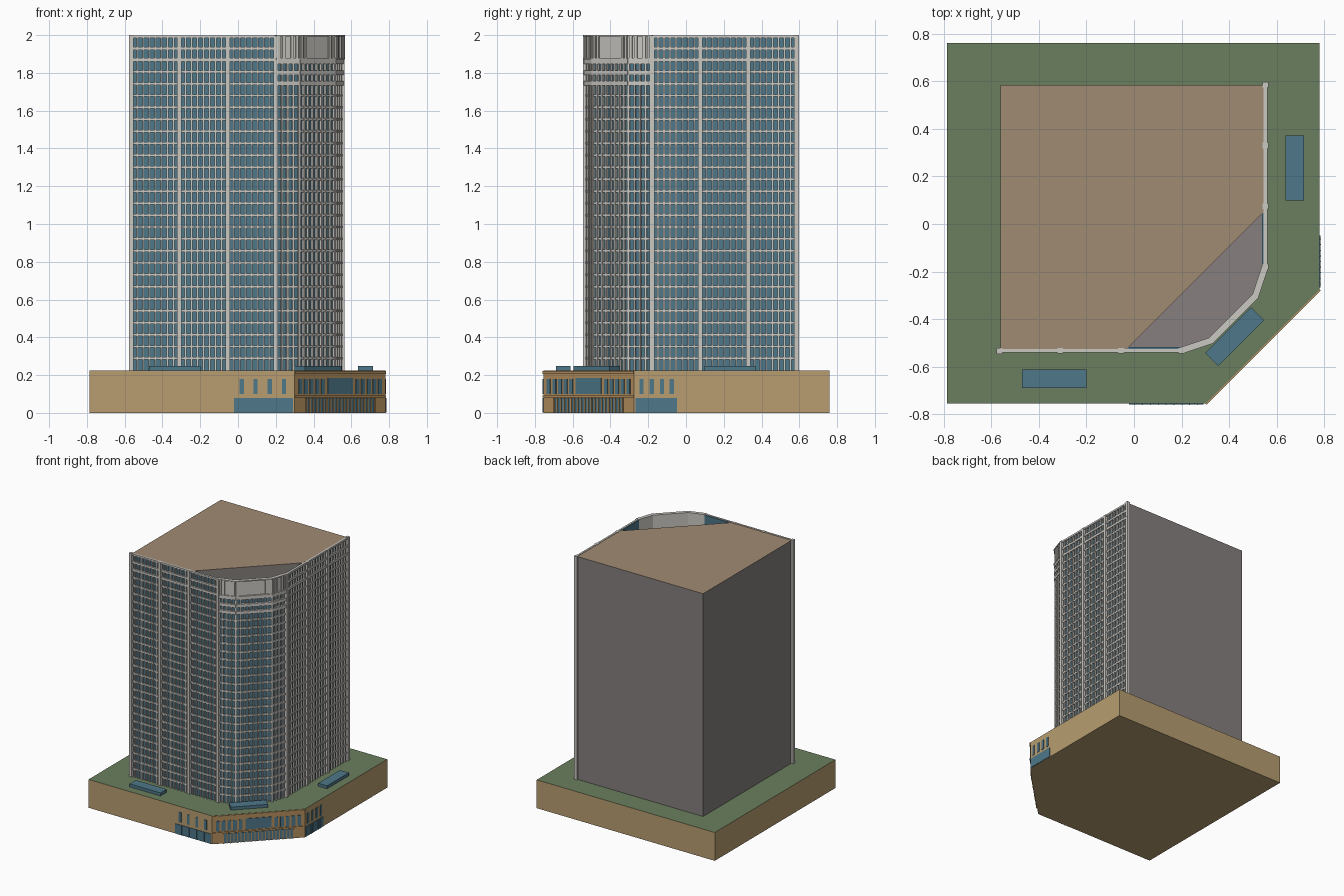
import bpy, bmesh, math
from mathutils import Matrix, Vector

cube = bpy.data.objects.get("Cube")
if cube:
    bpy.data.objects.remove(cube, do_unlink=True)


def material(name, rgb):
    col = [(c / 255 / 12.92 if c < 11 else ((c / 255 + 0.055) / 1.055) ** 2.4) for c in rgb] + [1]
    m = bpy.data.materials.new(name)
    m.use_nodes = True
    m.diffuse_color = col
    m.node_tree.nodes["Principled BSDF"].inputs["Base Color"].default_value = col
    return m


TAN = material("tan stone", (184, 158, 113))
OCHRE = material("ochre stone", (180, 143, 93))
GREEN = material("roof garden green", (107, 127, 95))
BROWN = material("roof brown", (160, 139, 114))
GREY = material("wall grey", (134, 128, 126))
GLASS = material("blue glass", (78, 119, 137))
LIGHT = material("light frame", (202, 200, 194))


def finish(name, bm, mats):
    me = bpy.data.meshes.new(name)
    bmesh.ops.recalc_face_normals(bm, faces=bm.faces)
    bm.to_mesh(me)
    bm.free()
    for m in mats:
        me.materials.append(m)
    ob = bpy.data.objects.new(name, me)
    bpy.context.collection.objects.link(ob)
    return ob


def prism(name, pts, z0, z1, mats, rule):
    """Extrude an outline; rule(normal) picks the material of each face."""
    bm = bmesh.new()
    base = bm.faces.new([bm.verts.new((x, y, z0)) for x, y in pts])
    top = bmesh.ops.extrude_face_region(bm, geom=[base])["geom"]
    bmesh.ops.translate(bm, vec=(0, 0, z1 - z0),
                        verts=[v for v in top if isinstance(v, bmesh.types.BMVert)])
    bmesh.ops.recalc_face_normals(bm, faces=bm.faces)
    bm.normal_update()
    for f in bm.faces:
        f.material_index = rule(f.normal)
    return finish(name, bm, mats)


class Wall:
    """Places boxes along a wall: u along it, d outward from it, z up."""

    def __init__(self, p0, p1):
        a, b = Vector((*p0, 0)), Vector((*p1, 0))
        self.length = (b - a).length
        t = (b - a).normalized()
        n = Vector((t.y, -t.x, 0))
        self.frame = Matrix.Translation(a) @ Matrix((t, n, (0, 0, 1))).transposed().to_4x4()

    def boxes(self, name, items, mat):
        bm = bmesh.new()
        for u0, u1, d0, d1, z0, z1 in items:
            m = Matrix.Translation(((u0 + u1) / 2, (d0 + d1) / 2, (z0 + z1) / 2))
            m = self.frame @ m @ Matrix.Diagonal((u1 - u0, d1 - d0, z1 - z0, 1))
            bmesh.ops.create_cube(bm, size=1, matrix=m)
        return finish(name, bm, [mat])


def mirrored(p):
    """Reflect a point across the building's diagonal."""
    return (0.02 - p[1], 0.02 - p[0])


# Podium with a chamfered corner and a green terrace
POD, BASE_TOP, CROWN = 0.225, 0.225, 1.87
prism("podium", [(-0.785, -0.755), (0.30, -0.755), (0.78, -0.275), (0.78, 0.76), (-0.785, 0.76)],
      0, POD, [TAN, GREEN, OCHRE],
      lambda n: 1 if n.z > 0.5 else 2 if n.x > 0.5 and n.y < -0.5 else 0)

# Tower body: main block, lower corner block and its terrace
left_cut, right_cut = (-0.03, -0.525), (0.545, 0.05)
corner = [(0.20, -0.525), (0.32, -0.485)]
corner += [mirrored(p) for p in reversed(corner)]


def tower_rule(n):
    if n.z > 0.5:
        return 1
    outward = n.y < -0.9 or n.x > 0.9
    return 2 if outward else 0


prism("tower_block", [(-0.56, -0.525), left_cut, right_cut, (0.545, 0.585), (-0.56, 0.585)],
      POD, 1.995, [GREY, BROWN, GLASS], tower_rule)
prism("tower_corner", [left_cut] + corner + [right_cut], POD, CROWN + 0.01, [GREY, GLASS],
      lambda n: 1 if abs(n.z) < 0.5 and n.y - n.x < 0 else 0)

# Floor grid shared by all facades
FLOORS = 26
STEP = (CROWN - POD) / FLOORS
levels = [POD + STEP * (i + 1) for i in range(FLOORS - 1)]

# Two flat facades: piers, mullions and floor rails
BAYS, PANES = 3, 8
faces = {"front": Wall((-0.565, -0.525), corner[0]),
         "left": Wall(corner[-1], mirrored((-0.565, -0.525)))}
for side, w in faces.items():
    bay = w.length / BAYS
    w.boxes(side + "_piers", [(i * bay - 0.012, i * bay + 0.012, -0.004, 0.02, POD, 1.998)
                              for i in range(BAYS + 1)], LIGHT)
    w.boxes(side + "_mullions",
            [(u - 0.0045, u + 0.0045, 0, 0.013, POD, 1.99)
             for u in (k * bay / PANES for k in range(BAYS * PANES)) if u > 0.001], LIGHT)
    w.boxes(side + "_rails", [(0, w.length, 0, 0.011, z - 0.0065, z + 0.0065) for z in levels], LIGHT)
    w.boxes(side + "_top_bands", [(0, w.length, 0, 0.015, z - h, z + h)
                                  for z, h in ((CROWN, 0.009), (1.93, 0.008), (1.991, 0.007))], LIGHT)
    # Parapet glass and coping continue past the cut in the roof
    u0, u1 = (w.length - 0.23, w.length) if side == "front" else (0, 0.23)
    w.boxes(side + "_parapet_glass", [(u0, u1, -0.008, 0, CROWN, 1.995)], GLASS)
    # End pilaster, wider at the crown
    e = 0 if side == "front" else w.length
    w.boxes(side + "_crown_end", [(e - 0.012, e + 0.012, -0.004, 0.021, CROWN, 2.0)], LIGHT)

# Faceted corner: dense mullions, deeper rails and a solid crown
for name, a, b, panes in (("front_facet", corner[0], corner[1], 4),
                          ("middle_facet", corner[1], corner[2], 8),
                          ("left_facet", corner[2], corner[3], 4)):
    w = Wall(a, b)
    L = w.length
    w.boxes(name + "_mullions", [(i * L / panes - 0.005, i * L / panes + 0.005, 0, 0.014, POD, CROWN)
                                 for i in range(panes + 1)], LIGHT)
    w.boxes(name + "_rails", [(-0.002, L + 0.002, 0, 0.011, z - 0.0065, z + 0.0065)
                              for z in levels], LIGHT)
    w.boxes(name + "_bands", [(-0.003, L + 0.003, 0, 0.017, z - 0.012, z + 0.012)
                              for z in (1.745, 1.80, 1.86)], LIGHT)
    w.boxes(name + "_crown", [(-0.001, L + 0.001, -0.008, 0.008, CROWN, 1.996)], LIGHT)
    w.boxes(name + "_crown_trim",
            [(-0.004, L + 0.004, -0.008, 0.02, z, z + 0.008) for z in (CROWN, 1.992)]
            + [(u - 0.008, u + 0.008, 0, 0.016, CROWN, 1.995)
               for u in (0.012, 0.04, L - 0.04, L - 0.012)], LIGHT)

# Podium shopfronts beside the chamfer
for side, w, flip in (("front", Wall((-0.03, -0.755), (0.30, -0.755)), False),
                      ("left", Wall((0.78, -0.275), (0.78, -0.04)), True)):
    L = w.length
    spots = [(1 - f if flip else f) * L for f in (0.15, 0.37, 0.60, 0.83)]
    w.boxes(side + "_upper_windows", [(u - 0.011, u + 0.011, -0.002, 0.004, 0.10, 0.18)
                                      for u in spots], GLASS)
    w.boxes(side + "_shop_glass", [(0.008, L - 0.008, -0.002, 0.004, 0.002, 0.08)]
            + [(k * L / 10 - 0.002, k * L / 10 + 0.002, 0, 0.006, 0.002, 0.08)
               for k in range(1, 10)], GLASS)

# Chamfered entrance: windows, glazed doors, fins and cornices
w = Wall((0.30, -0.755), (0.78, -0.275))
L, mid = w.length, w.length / 2
upper = [(mid - 0.095, mid + 0.095, -0.002, 0.004, 0.10, 0.185)]
for s in (-1, 1):
    for k in range(5):
        u = mid + s * (0.13 + 0.042 * k)
        upper.append((u - 0.013, u + 0.013, -0.002, 0.004, 0.10, 0.18))
w.boxes("entrance_upper_windows", upper, GLASS)
w.boxes("entrance_glass", [(mid - 0.255, mid + 0.255, -0.002, 0.003, 0.002, 0.078)], GLASS)
w.boxes("entrance_fins", [(mid + 0.0255 * k - 0.004, mid + 0.0255 * k + 0.004, 0, 0.007, 0, 0.078)
                          for k in range(-10, 11)], OCHRE)
w.boxes("entrance_cornices", [(0, L, 0, 0.006, z, z + h)
                              for z, h in ((0.082, 0.01), (0.205, 0.018))], OCHRE)

# Skylights on the terrace
for name, x, y, angle in (("front_skylight", -0.335, -0.65, 0),
                          ("corner_skylight", 0.423, -0.473, math.pi / 4),
                          ("left_skylight", 0.675, 0.235, math.pi / 2)):
    bm = bmesh.new()
    m = Matrix.Translation((x, y, 0.2365)) @ Matrix.Rotation(angle, 4, "Z")
    bmesh.ops.create_cube(bm, size=1, matrix=m @ Matrix.Diagonal((0.272, 0.078, 0.025, 1)))
    finish(name, bm, [GLASS])
